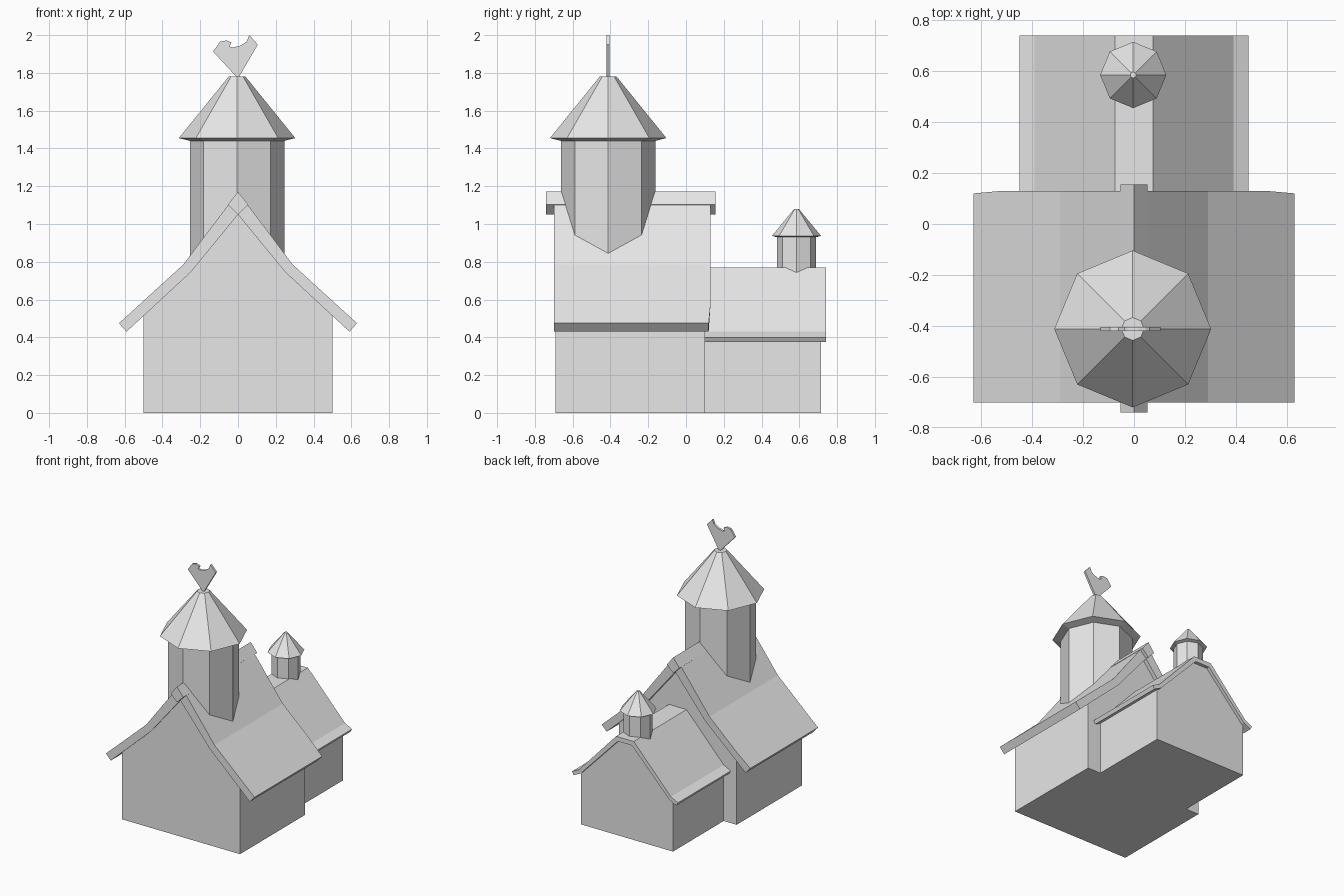
import bpy, bmesh, math

cube = bpy.data.objects.get("Cube")
if cube:
    bpy.data.objects.remove(cube, do_unlink=True)

grey = bpy.data.materials.new("plain grey")
grey.use_nodes = True
grey.diffuse_color = (0.8, 0.8, 0.8, 1)
grey.node_tree.nodes["Principled BSDF"].inputs["Base Color"].default_value = (0.8, 0.8, 0.8, 1)


def finish(name, bm):
    bmesh.ops.recalc_face_normals(bm, faces=bm.faces)
    mesh = bpy.data.meshes.new(name)
    bm.to_mesh(mesh)
    bm.free()
    mesh.materials.append(grey)
    obj = bpy.data.objects.new(name, mesh)
    bpy.context.collection.objects.link(obj)
    return obj


def prism(name, profile, y0, y1):
    """Extrude an x-z outline along y."""
    bm = bmesh.new()
    face = bm.faces.new([bm.verts.new((x, y0, z)) for x, z in profile])
    ext = bmesh.ops.extrude_face_region(bm, geom=[face])
    moved = [v for v in ext["geom"] if isinstance(v, bmesh.types.BMVert)]
    bmesh.ops.translate(bm, verts=moved, vec=(0, y1 - y0, 0))
    return finish(name, bm)


def mirrored(half):
    """Complete a right-hand outline, given from the eave up to the ridge."""
    return half + [(-x, z) for x, z in reversed(half) if x > 0]


def roof(name, outer, inner, y0, y1):
    return prism(name, mirrored(outer) + mirrored(inner)[::-1], y0, y1)


def octagon_stack(name, x, y, rings):
    """Join octagonal rings of (radius, height), corners on the axes."""
    bm = bmesh.new()
    loops = []
    for r, z in rings:
        loops.append([bm.verts.new((x + r * math.cos(i * math.pi / 4),
                                    y + r * math.sin(i * math.pi / 4), z))
                      for i in range(8)])
    for low, high in zip(loops, loops[1:]):
        for i in range(8):
            j = (i + 1) % 8
            bm.faces.new((low[i], low[j], high[j], high[i]))
    bm.faces.new(loops[0][::-1])
    bm.faces.new(loops[-1])
    return finish(name, bm)


# Main hall: gabled walls, flared roof and ridge beam
prism("hall_walls", mirrored([(0.5, 0), (0.5, 0.52), (0.25, 0.755), (0, 1.06)]), -0.69, 0.10)
hall_roof = roof("hall_roof",
                 [(0.63, 0.475), (0.52, 0.575), (0.29, 0.785), (0, 1.17)],
                 [(0.59, 0.43), (0.25, 0.745), (0, 1.05)], -0.70, 0.13)
for v in hall_roof.data.vertices:  # eaves drawn in slightly at the back
    if abs(v.co.x) > 0.55 and v.co.y > 0:
        v.co.y = 0.12
prism("ridge_beam", [(0, 1.171), (0.053, 1.103), (0, 1.05), (-0.053, 1.103)], -0.74, 0.155)

# Rear wing: lower walls and flat-topped roof
prism("wing_walls", mirrored([(0.39, 0), (0.39, 0.40), (0.06, 0.745)]), 0.09, 0.715)
roof("wing_roof",
     [(0.45, 0.40), (0.39, 0.43), (0.075, 0.77)],
     [(0.435, 0.375), (0.375, 0.405), (0.06, 0.735)], 0.10, 0.74)

# Main tower and rear turret with their caps
tower_x, tower_y = -0.005, -0.412
octagon_stack("tower", tower_x, tower_y, [(0.25, 0.65), (0.25, 1.45)])
octagon_stack("tower_cap", tower_x, tower_y, [(0.25, 1.44), (0.308, 1.455), (0.045, 1.78)])
octagon_stack("turret", -0.003, 0.585, [(0.103, 0.66), (0.103, 0.94)])
octagon_stack("turret_cap", -0.003, 0.585, [(0.103, 0.93), (0.13, 0.937), (0.012, 1.08)])

# Thin bird-shaped weather vane
prism("weather_vane",
      [(0, 1.77), (0.105, 1.95), (0.06, 2.0), (0.045, 1.965), (0.015, 1.945),
       (-0.025, 1.935), (-0.045, 1.94), (-0.035, 1.96), (-0.06, 1.972),
       (-0.095, 1.965), (-0.132, 1.913)], -0.42, -0.404)
